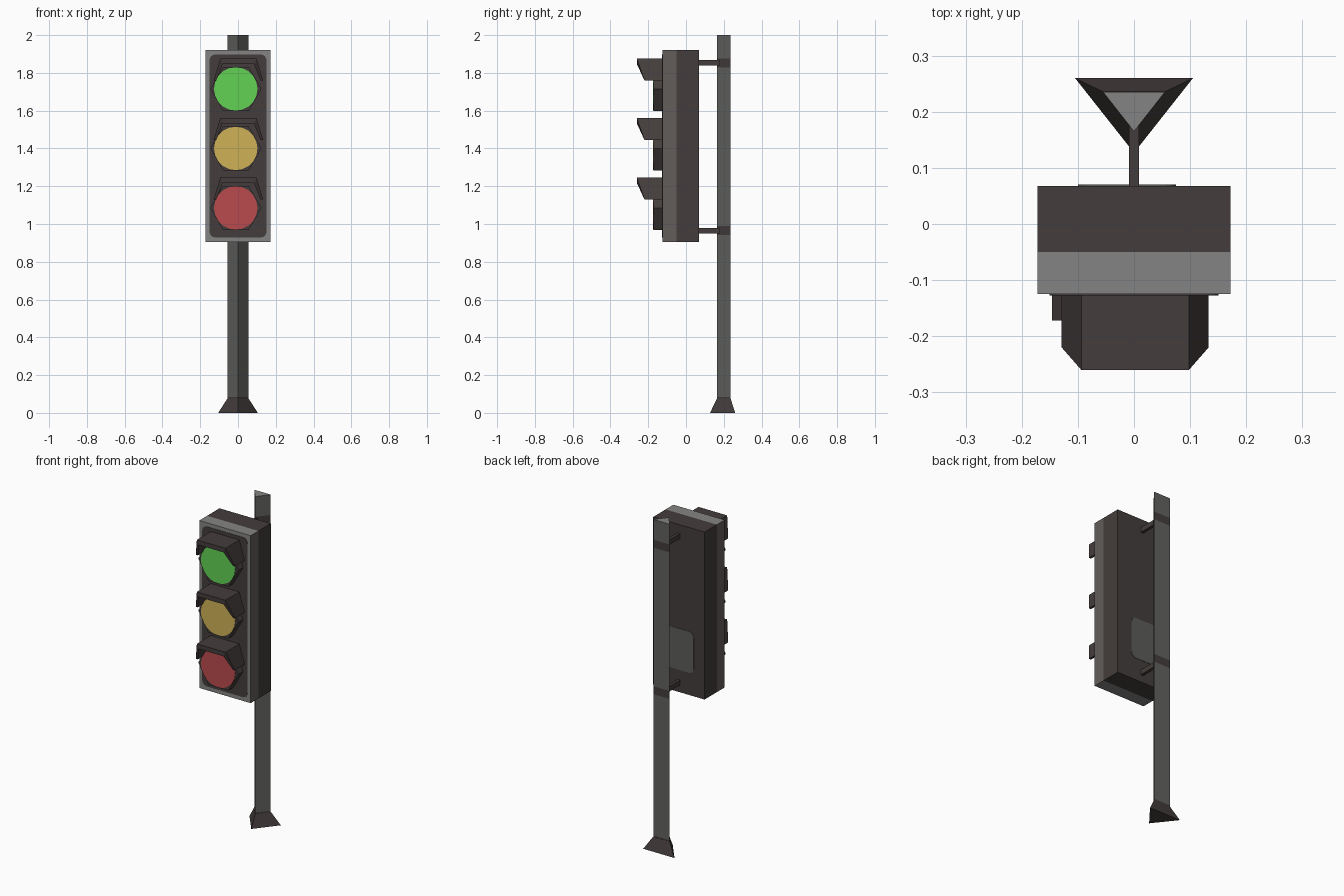
import bpy, bmesh, math

if "Cube" in bpy.data.objects:
    bpy.data.objects.remove(bpy.data.objects["Cube"])


def material(name, r, g, b):
    """Flat colour given as sRGB 0-255, stored as linear."""
    m = bpy.data.materials.new(name)
    lin = [((c / 255 + 0.055) / 1.055) ** 2.4 for c in (r, g, b)]
    m.diffuse_color = (*lin, 1)
    m.use_nodes = True
    m.node_tree.nodes["Principled BSDF"].inputs["Base Color"].default_value = m.diffuse_color
    return m


DARK = material("charcoal", 68, 61, 60)
GRAY = material("rim_gray", 132, 132, 131)
MID = material("strip_gray", 98, 93, 91)
POLE = material("pole_gray", 98, 99, 96)
PLATE = material("plate_gray", 92, 92, 89)
GREEN = material("lamp_green", 98, 210, 84)
YELLOW = material("lamp_yellow", 207, 178, 86)
RED = material("lamp_red", 187, 75, 77)


def loft(name, rings, mats, rule=None, closed=False):
    """Join rings of 3D points; cap the ends, or join last to first."""
    bm = bmesh.new()
    vs = [[bm.verts.new(p) for p in ring] for ring in rings]
    n = len(vs[0])
    pairs = list(zip(vs, vs[1:])) + ([(vs[-1], vs[0])] if closed else [])
    for a, b in pairs:
        for i in range(n):
            j = (i + 1) % n
            bm.faces.new((a[i], a[j], b[j], b[i]))
    if not closed:
        bm.faces.new(vs[0][::-1])
        bm.faces.new(vs[-1])
    bmesh.ops.recalc_face_normals(bm, faces=bm.faces)
    if rule:
        for f in bm.faces:
            f.material_index = rule(f.normal, f.calc_center_median())
    me = bpy.data.meshes.new(name)
    bm.to_mesh(me)
    bm.free()
    for m in mats:
        me.materials.append(m)
    ob = bpy.data.objects.new(name, me)
    bpy.context.collection.objects.link(ob)
    return ob


def along_y(name, pts, y0, y1, mats, rule=None):
    return loft(name, [[(x, y, z) for x, z in pts] for y in (y0, y1)], mats, rule)


def rect(x0, x1, z0, z1):
    return [(x0, z0), (x1, z0), (x1, z1), (x0, z1)]


def round_rect(x0, x1, z0, z1, r, seg=4):
    pts = []
    for k, (cx, cz) in enumerate([(x1 - r, z1 - r), (x0 + r, z1 - r),
                                  (x0 + r, z0 + r), (x1 - r, z0 + r)]):
        for i in range(seg + 1):
            a = math.pi / 2 * (k + i / seg)
            pts.append((cx + r * math.cos(a), cz + r * math.sin(a)))
    return pts


def ngon(cx, cz, r, n):
    return [(cx + r * math.cos(2 * math.pi * i / n),
             cz + r * math.sin(2 * math.pi * i / n)) for i in range(n)]


def tri(half, back, tip, z):
    return [(-half, back, z), (half, back, z), (0, tip, z)]


# Triangular pole with dark bands at the brackets and foot, pale cap
BRACKETS = (0.965, 1.853)
BANDS = [(0.07, 0.085)] + [(z - 0.024, z + 0.024) for z in BRACKETS]
levels = [0.07] + [z for b in BANDS for z in b][1:] + [2.0]


def pole_colour(n, c):
    if n.z > 0.9:
        return 1
    return 2 if any(a < c.z < b for a, b in BANDS) else 0


loft("pole", [tri(0.055, 0.235, 0.165, z) for z in levels],
     [POLE, GRAY, DARK], pole_colour)

# Flared triangular foot
loft("pole_foot", [tri(0.105, 0.26, 0.127, 0), tri(0.056, 0.236, 0.164, 0.076)], [DARK])

# Brackets between pole and housing
for i, z in enumerate(BRACKETS):
    along_y(f"bracket_{i}", rect(-0.009, 0.009, z - 0.015, z + 0.015), 0.06, 0.2, [DARK])

# Housing: dark rear body and paler front frame
W, Z0, Z1 = 0.172, 0.905, 1.92
along_y("housing_body", rect(-W, W, Z0, Z1), -0.05, 0.068, [DARK])
along_y("housing_frame", rect(-W, W, Z0, Z1), -0.125, -0.05, [GRAY, MID],
        lambda n, c: 1 if abs(n.x) > 0.5 else 0)
along_y("front_panel", round_rect(-0.151, 0.151, 0.929, 1.897, 0.03), -0.127, -0.12, [DARK])
along_y("back_plate", round_rect(-0.1, 0.075, 1.04, 1.29, 0.03), 0.064, 0.07, [PLATE])

# Three lamps: hexagonal housing, round lens, and open-bottomed visor
OUTER = [(-0.131, 0.045, -0.22), (-0.096, 0.16, -0.26)]
INNER = [(-0.117, 0.045, -0.22), (-0.083, 0.132, -0.26)]
for name, z, mat in (("top", 1.715, GREEN), ("middle", 1.4, YELLOW), ("bottom", 1.085, RED)):
    along_y(f"{name}_lamp_housing", ngon(-0.011, z, 0.135, 6), -0.172, -0.12, [DARK])
    along_y(f"{name}_lens", ngon(-0.012, z, 0.115, 20), -0.175, -0.17, [mat])

    def arch(half):
        return half + [(-x, h, y) for x, h, y in half[::-1]]

    outline = arch(OUTER) + arch(INNER)[::-1]
    rings = []
    for o, i in zip(arch(OUTER), arch(INNER)):
        rings.append([(o[0] + 0.002, o[2], z + o[1]), (i[0] + 0.002, i[2], z + i[1]),
                      (i[0] + 0.002, -0.122, z + i[1]), (o[0] + 0.002, -0.122, z + o[1])])
    loft(f"{name}_visor", rings, [DARK])
